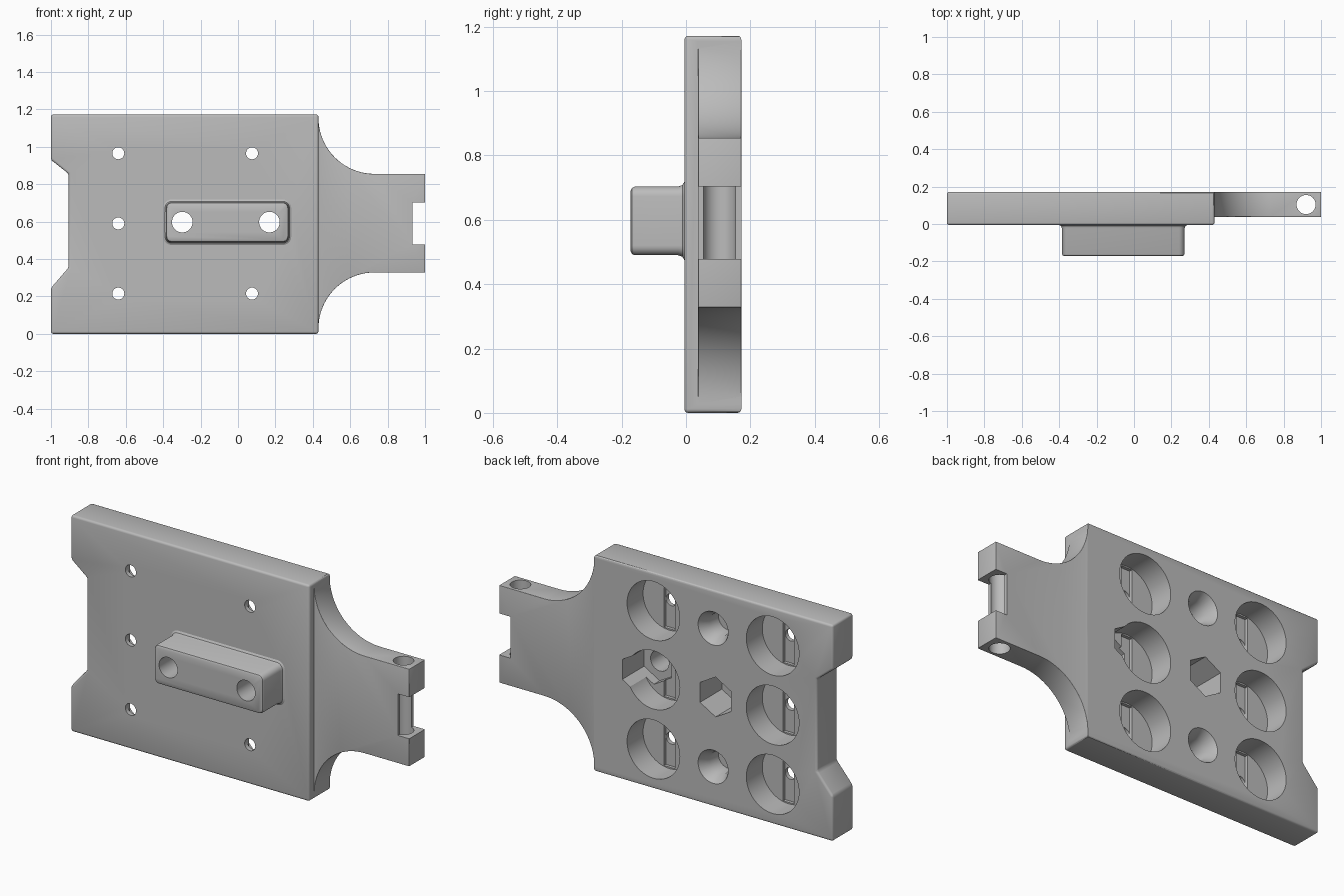
import bpy, bmesh, math
from mathutils import Matrix

if "Cube" in bpy.data.objects:
    bpy.data.objects.remove(bpy.data.objects["Cube"], do_unlink=True)

FRONT, BACK, MID = -0.005, 0.172, 0.59
FLOOR = 0.035          # bottom of the round pockets
COLUMNS = (-0.64, 0.075)
ROWS = (0.215, MID, 0.965)

grey = bpy.data.materials.new("light grey plastic")
grey.use_nodes = True
grey.diffuse_color = (0.5, 0.5, 0.5, 1)
grey.node_tree.nodes["Principled BSDF"].inputs["Base Color"].default_value = (0.5, 0.5, 0.5, 1)


def finish(name, bm):
    bmesh.ops.recalc_face_normals(bm, faces=bm.faces[:])
    mesh = bpy.data.meshes.new(name)
    bm.to_mesh(mesh)
    bm.free()
    mesh.materials.append(grey)
    obj = bpy.data.objects.new(name, mesh)
    bpy.context.collection.objects.link(obj)
    return obj


def loft(name, rings, keep=None, width=0.012):
    """Join (y, outline) rings into a solid; round the edges accepted by keep."""
    bm = bmesh.new()
    loops = [[bm.verts.new((x, y, z)) for x, z in pts] for y, pts in rings]
    bm.faces.new(loops[0])
    bm.faces.new(loops[-1][::-1])
    for a, b in zip(loops, loops[1:]):
        for i in range(len(a)):
            j = (i + 1) % len(a)
            bm.faces.new((a[i], a[j], b[j], b[i]))
    bmesh.ops.recalc_face_normals(bm, faces=bm.faces[:])
    if keep:
        edges = [e for e in bm.edges
                 if e.calc_face_angle(0) > 0.5 and keep((e.verts[0].co + e.verts[1].co) / 2)]
        bmesh.ops.bevel(bm, geom=edges, offset=width, segments=3, profile=0.5,
                        affect='EDGES', clamp_overlap=True)
    return finish(name, bm)


def circle(x, z, r, n=48, turn=0.0):
    return [(x + r * math.cos(turn + 2 * math.pi * i / n),
             z + r * math.sin(turn + 2 * math.pi * i / n)) for i in range(n)]


def rectangle(x0, x1, z0, z1):
    return [(x0, z0), (x1, z0), (x1, z1), (x0, z1)]


def rounded(x0, x1, z0, z1, r, grow):
    pts = []
    corners = ((x1 - r, z1 - r), (x0 + r, z1 - r), (x0 + r, z0 + r), (x1 - r, z0 + r))
    for k, (cx, cz) in enumerate(corners):
        for i in range(7):
            a = math.pi / 2 * (k + i / 6)
            pts.append((cx + (r + grow) * math.cos(a), cz + (r + grow) * math.sin(a)))
    return pts


def boolean(target, other, operation):
    mod = target.modifiers.new("join", 'BOOLEAN')
    mod.object, mod.operation, mod.solver = other, operation, 'EXACT'
    bpy.context.view_layer.objects.active = target
    bpy.ops.object.modifier_apply(modifier=mod.name)
    bpy.data.objects.remove(other, do_unlink=True)


# Main plate with a tapered notch on its end
plate_outline = [(-1, 0), (0.43, 0), (0.43, 1.172), (-1, 1.172),
                 (-1, 0.93), (-0.905, 0.855), (-0.905, 0.355), (-1, 0.245)]
plate = loft("mounting_plate", [(FRONT, plate_outline), (BACK, plate_outline)],
             lambda c: not (c.x > 0.42 and c.y > 0.16))

# Hinge tab flowing out of the plate through two concave arcs
R = 0.3
upper = [(0.73 - R * math.cos(math.pi / 2 * i / 20),
          0.855 + R - R * math.sin(math.pi / 2 * i / 20)) for i in range(21)]
half = [(0.38, 0.855 + R)] + upper + [(1.0, 0.855)]
tab_outline = half + [(x, 2 * MID + 0.003 - z) for x, z in reversed(half)]
tab = loft("hinge_tab", [(0.038, tab_outline), (BACK, tab_outline)],
           lambda c: c.x > 0.432)
boolean(plate, tab, 'UNION')

# Raised block on the front with a flared foot
block = loft("front_block", [
    (y, rounded(-0.385, 0.27, 0.49, 0.703, 0.03, grow)) for y, grow in
    ((-0.172, -0.012), (-0.168, -0.004), (-0.16, 0), (-0.025, 0), (-0.011, 0.005),
     (FRONT, 0.015), (0.015, 0.015))])
boolean(plate, block, 'UNION')


def cut(*rings):
    boolean(plate, loft("cutter", list(rings)), 'DIFFERENCE')


# Round pockets with a slot across the floor and a small through hole
for x in COLUMNS:
    for z in ROWS:
        pocket = circle(x, z, 0.158, 64)
        cut((FLOOR, pocket), (0.3, pocket))
        slot = rectangle(x - 0.033, x + 0.033, z - 0.15, z + 0.15)
        cut((0.018, slot), (FLOOR + 0.02, slot))
        if not (x > 0 and z == MID):
            hole = circle(x, z, 0.032, 32)
            cut((-0.1, hole), (0.05, hole))

# Blind countersunk holes in the middle column
for z in (ROWS[0], ROWS[2]):
    cut((0.04, circle(-0.283, z, 0.06)), (0.115, circle(-0.283, z, 0.06)),
        (BACK, circle(-0.283, z, 0.09)), (0.2, circle(-0.283, z, 0.09)))

# Hexagonal nut traps and the bolt holes through the front block
for x in (-0.298, 0.168):
    nut = circle(x, 0.597, 0.108, 6, math.pi / 6)
    bolt = circle(x, 0.597, 0.055)
    cut((-0.015, nut), (0.3, nut))
    cut((-0.3, bolt), (0.05, bolt))

# Hinge gap and the vertical pin hole
gap = rectangle(0.932, 1.1, 0.478, 0.703)
cut((-0.1, gap), (0.3, gap))
bm = bmesh.new()
bmesh.ops.create_cone(bm, cap_ends=True, segments=48, radius1=0.051, radius2=0.051, depth=1,
                      matrix=Matrix.Translation((0.92, 0.104, MID)))
boolean(plate, finish("cutter", bm), 'DIFFERENCE')

# Smooth curved walls, crisp edges
bpy.ops.object.select_all(action='DESELECT')
plate.select_set(True)
bpy.context.view_layer.objects.active = plate
bpy.ops.object.shade_smooth_by_angle(angle=math.radians(30))
